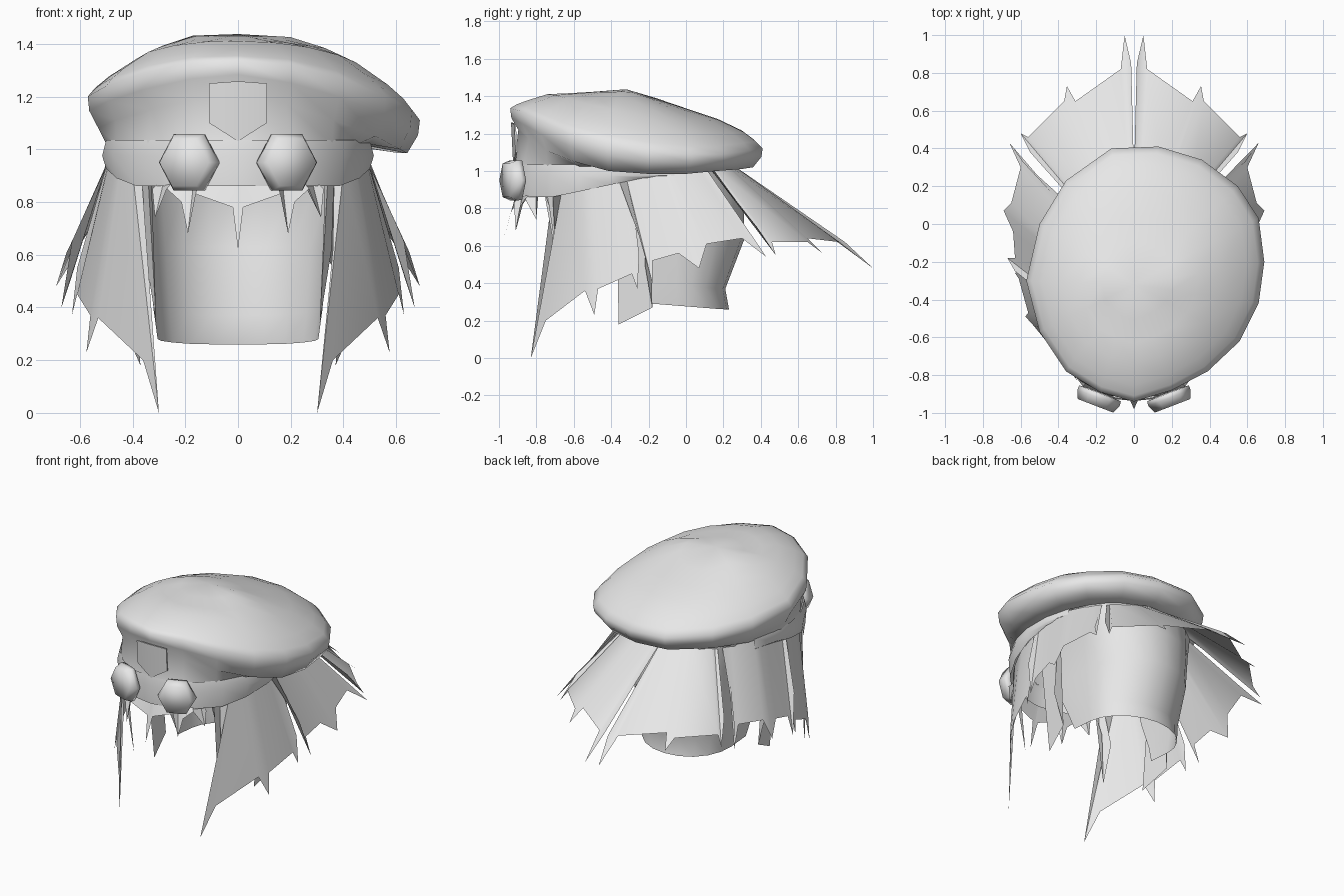
import bpy, math
from math import sin, cos, radians

if "Cube" in bpy.data.objects:
    bpy.data.objects.remove(bpy.data.objects["Cube"])

grey = bpy.data.materials.new("light_grey")
grey.diffuse_color = (0.8, 0.8, 0.8, 1)
grey.use_nodes = True
grey.node_tree.nodes["Principled BSDF"].inputs["Base Color"].default_value = grey.diffuse_color

CY = -0.32  # centre of the head in y


def make(name, verts, faces, angle=50):
    mesh = bpy.data.meshes.new(name)
    mesh.from_pydata(verts, [], faces)
    mesh.materials.append(grey)
    obj = bpy.data.objects.new(name, mesh)
    bpy.context.collection.objects.link(obj)
    bpy.ops.object.select_all(action='DESELECT')
    obj.select_set(True)
    bpy.context.view_layer.objects.active = obj
    bpy.ops.object.shade_smooth_by_angle(angle=radians(angle))
    return obj


def rows_to_faces(rows, n, closed):
    """Quads between successive rows, listed from top to bottom."""
    faces = []
    for r in range(rows - 1):
        for i in range(n if closed else n - 1):
            j = (i + 1) % n
            faces.append((r * n + i, (r + 1) * n + i, (r + 1) * n + j, r * n + j))
    return faces


def oval(t, rx, ry, z):
    """Point on the head oval, t in degrees from the front towards +x."""
    return (rx * sin(radians(t)), CY - ry * cos(radians(t)), z)


def band_low(t):
    s = min(max((abs(t) - 52) / 50, 0), 1)
    return 0.86 + 0.11 * s


# Beret: rim points (x, y, rim height, underside height)
rim = [(0, -.94, 1.335, 1.22), (.2, -.88, 1.32, 1.17), (.39, -.78, 1.27, 1.11),
       (.56, -.62, 1.2, 1.05), (.66, -.42, 1.15, 1.0), (.69, -.2, 1.11, .985),
       (.66, .03, 1.09, .985), (.55, .2, 1.09, 1.0), (.36, .34, 1.11, 1.01),
       (.13, .41, 1.12, 1.02), (-.12, .4, 1.13, 1.03), (-.36, .23, 1.15, 1.04),
       (-.5, 0, 1.17, 1.05), (-.57, -.3, 1.2, 1.08), (-.5, -.57, 1.24, 1.11),
       (-.36, -.78, 1.29, 1.15), (-.18, -.89, 1.33, 1.19)]
n = len(rim)
cx, cy, top = 0.0, -0.32, 1.437
verts = [(cx, cy, top)]
# crown rings: scale, rise, extra rise at the front, extra rise at the back
for s, f, front, back in ((.3, .98, -.12, -.2), (.5, .82, -.03, -.2),
                          (.68, .6, .14, -.12), (.86, .32, .08, -.04),
                          (.95, .14, .05, -.02), (1, 0, 0, 0)):
    for x, y, z, low in rim:
        g = f + front * max(0, (cy - y) / .62) + back * max(0, (y - cy) / .73)
        verts.append((cx + (x - cx) * s, cy + (y - cy) * s, z + (top - z) * g))
for s, k in ((.99, .45), (.93, 1)):  # rounded edge and underside
    verts += [(cx + (x - cx) * s, cy + (y - cy) * s, z + (low - z) * k)
              for x, y, z, low in rim]
for x, y, z, low in rim:  # opening that sits on the headband
    dx, dy = x, y - CY
    k = 1 / math.hypot(dx / .5, dy / .6)
    verts.append((dx * k, CY + dy * k, 1.02))
faces = [(0, 1 + i, 1 + (i + 1) % n) for i in range(n)]
faces += [tuple(1 + v for v in f) for f in rows_to_faces(9, n, True)]
make("beret", verts, faces, 180)

# Headband
ts = [-115 + 230 * i / 14 for i in range(15)]
verts = [oval(t, .505, .6, 1.035) for t in ts]
verts += [oval(t, .52, .61, .975) for t in ts]
verts += [oval(t, .505, .61, band_low(t)) for t in ts]
make("headband", verts, rows_to_faces(3, 15, False))

# Back of the head, open at the face: (z, half width, back y, front edge y)
rows = [(1.04, .42, .25, -.42), (.85, .36, .31, -.4), (.63, .34, .31, -.34),
        (.37, .32, .21, -.24), (.26, .305, .23, -.2)]
verts = []
for z, rx, yb, yf in rows:
    mid = -0.05
    line = [(rx, yf)]
    line += [(rx * cos(a), mid + (yb - mid) * sin(a))
             for a in (math.pi * i / 10 for i in range(11))]
    line.append((-rx, yf))
    for x, y in line:
        lift = 0.08 * max(0, .2 - y) if z < .4 else 0
        verts.append((x, y, z + lift))
make("head_back", verts, rows_to_faces(len(rows), 13, False))


# Hair locks: (root angle, x, y, z) along the lower edge, built on both sides
def lock(name, pts, scale=.98):
    for side, label in ((1, "right"), (-1, "left")):
        verts = []
        for t, *_ in pts:
            z = band_low(t) + (.05 if t > 100 else .02)
            x, y, z = oval(t, .5 * scale, .6 * scale, z)
            verts.append((side * x, y, z))
        verts += [(side * x, y, z) for _, x, y, z in pts]
        faces = rows_to_faces(2, len(pts), False)
        if side < 0:
            faces = [f[::-1] for f in faces]
        make(f"{name}_{label}", verts, faces, 40)


lock("fringe", [(0, 0, -.98, .62), (2, .02, -.935, .78), (18, .16, -.92, .83),
                (20, .19, -.91, .68), (24, .215, -.89, .8), (30, .27, -.86, .85),
                (35, .315, -.8, .74), (37, .325, -.8, .85)])
lock("sideburn", [(42, .325, -.69, .7), (44, .31, -.66, .34), (48, .355, -.64, .62)])
lock("front_lock", [(48, .36, -.7, .62), (54, .3, -.83, 0), (57, .36, -.75, .2),
                    (66, .53, -.54, .36), (70, .575, -.49, .23), (72, .56, -.47, .37),
                    (85, .61, -.29, .45), (88, .63, -.26, .37), (92, .61, -.25, .55)])
lock("inner_lock", [(84, .37, -.36, .18), (100, .41, -.18, .27), (104, .45, -.22, .5)], .88)
lock("side_lock", [(86, .63, -.25, .65), (90, .67, -.18, .4), (95, .63, -.18, .52),
                   (105, .64, -.04, .56), (110, .69, .07, .48), (114, .65, .11, .61),
                   (130, .6, .3, .64), (133, .66, .43, .54), (136, .59, .33, .67)])
lock("back_lock", [(139, .55, .38, .7), (141, .6, .48, .55), (143, .56, .46, .62),
                   (157, .37, .65, .62), (159, .355, .73, .56), (162, .31, .65, .64),
                   (176, .07, .82, .62), (178, .05, 1.0, .48), (180, .015, .85, .62)])

# Goggle lenses: soft hexagonal discs facing slightly outwards
for side, label in ((1, "right"), (-1, "left")):
    a = radians(21) * side
    verts = []
    profile = ((.07, .035), (.118, .03), (.12, .005), (.1, -.04))
    for r, d in profile:
        for i in range(6):
            u, w = r * cos(i * math.pi / 3), r * sin(i * math.pi / 3) * 1.03
            verts.append((side * .19 + u * cos(a) - d * sin(a),
                          -.925 + u * sin(a) + d * cos(a), .95 + w))
    # rows run from back to front
    faces = [f[::-1] for f in rows_to_faces(len(profile), 6, True)]
    faces += [tuple(range(5, -1, -1)), tuple(range(18, 24))]
    make("goggle_lens_" + label, verts, faces, 180)

# Shield badge on the front of the beret
shape = [(-.11, 1.25), (-.11, 1.1), (0, 1.03), (.11, 1.1), (.11, 1.25), (0, 1.258)]
verts = [(x, -.93 + abs(x) * .15 + d - .05 * (z - 1.15), z)
         for d in (0, .009) for x, z in shape]
faces = [(0, 1, 2, 5), (5, 2, 3, 4), (11, 8, 7, 6), (10, 9, 8, 11)]
faces += [(i, i + 6, (i + 1) % 6 + 6, (i + 1) % 6) for i in range(6)]
make("badge", verts, faces, 30)
